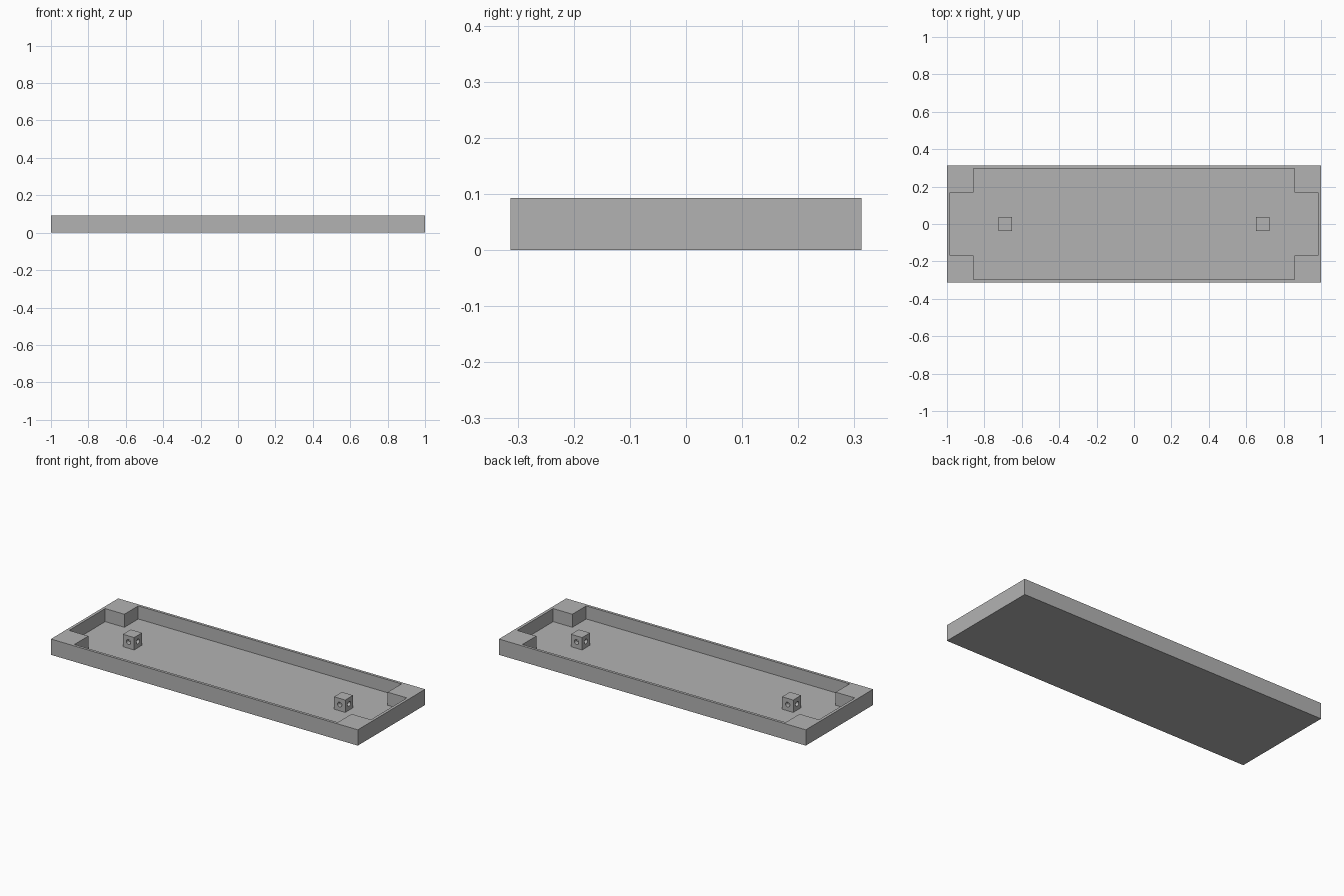
import bpy
import math

# Remove the default cube
cube = bpy.data.objects.get("Cube")
if cube:
    bpy.data.objects.remove(cube, do_unlink=True)

GREY = (0.45, 0.45, 0.45, 1.0)
grey = bpy.data.materials.new("plain grey")
grey.use_nodes = True
grey.diffuse_color = GREY
grey.node_tree.nodes["Principled BSDF"].inputs["Base Color"].default_value = GREY

HALF_X, HALF_Y, HEIGHT = 1.0, 0.313, 0.093
WALL = 0.016           # rim and floor thickness
POST = 0.073           # cube post edge
POST_X = 0.688
HOLE_R = 0.014


def box(name, half_x, half_y, z0, z1, x=0.0):
    bpy.ops.mesh.primitive_cube_add(size=1, location=(x, 0, (z0 + z1) / 2))
    obj = bpy.context.object
    obj.name = name
    obj.scale = (2 * half_x, 2 * half_y, z1 - z0)
    bpy.ops.object.transform_apply(location=False, rotation=False, scale=True)
    obj.data.materials.append(grey)
    return obj


def drill(name, x, z, rotation):
    bpy.ops.mesh.primitive_cylinder_add(vertices=24, radius=HOLE_R, depth=0.2,
                                        location=(x, 0, z), rotation=rotation)
    obj = bpy.context.object
    obj.name = name
    obj.data.materials.append(grey)
    return obj


def cut(target, cutter):
    """Subtract the cutter from the target, then discard it."""
    bpy.context.view_layer.objects.active = target
    mod = target.modifiers.new("cut", 'BOOLEAN')
    mod.operation = 'DIFFERENCE'
    mod.solver = 'EXACT'
    mod.object = cutter
    bpy.ops.object.modifier_apply(modifier=mod.name)
    bpy.data.objects.remove(cutter, do_unlink=True)


# Shallow tray: two crossing pockets leave a solid block in each corner
tray = box("tray", HALF_X, HALF_Y, 0, HEIGHT)
cut(tray, box("wide_pocket", 0.858, HALF_Y - WALL, WALL, 0.2))
cut(tray, box("long_pocket", 0.983, 0.168, WALL, 0.2))

# Cube posts, each drilled through from front to back and side to side
for side, name in ((1, "left_post"), (-1, "right_post")):
    x = side * POST_X
    post = box(name, POST / 2, POST / 2, WALL, WALL + POST, x)
    mid = WALL + POST / 2
    cut(post, drill("front_drill", x, mid, (math.pi / 2, 0, 0)))
    cut(post, drill("side_drill", x, mid, (0, math.pi / 2, 0)))
    bpy.ops.object.select_all(action='DESELECT')
    post.select_set(True)
    bpy.context.view_layer.objects.active = post
    bpy.ops.object.shade_smooth_by_angle(angle=math.radians(30))
